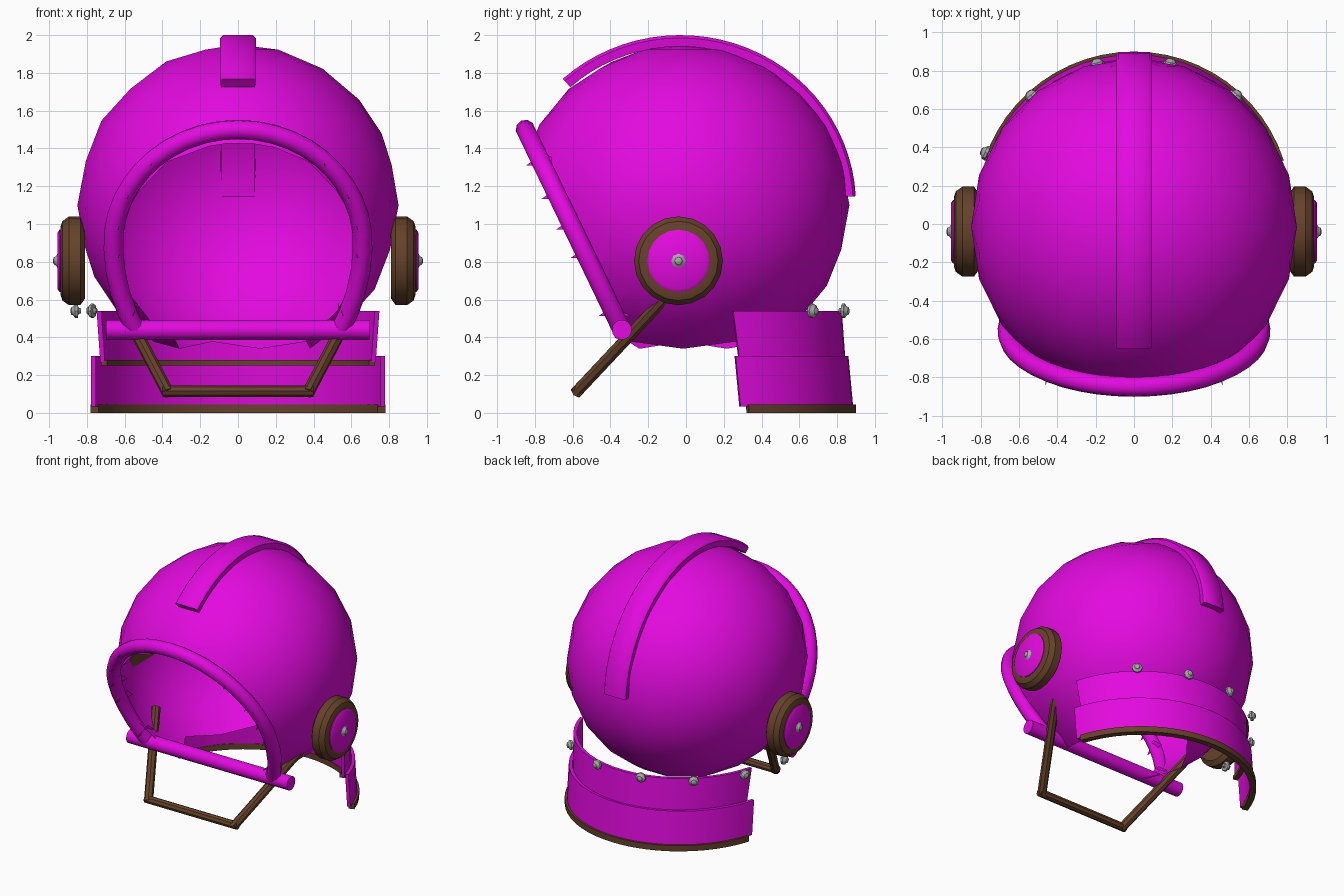
import bpy, bmesh
from math import sin, cos, pi, radians
from mathutils import Vector, Matrix

cube = bpy.data.objects.get("Cube")
if cube:
    bpy.data.objects.remove(cube, do_unlink=True)


def material(name, rgb, rough=0.6):
    m = bpy.data.materials.new(name)
    m.use_nodes = True
    m.diffuse_color = (*rgb, 1)
    node = m.node_tree.nodes["Principled BSDF"]
    node.inputs["Base Color"].default_value = (*rgb, 1)
    node.inputs["Roughness"].default_value = rough
    return m


MAGENTA = material("magenta", (0.77, 0.003, 0.74))
BROWN = material("brown leather", (0.13, 0.055, 0.022))
SILVER = material("silver", (0.4, 0.4, 0.4))


def finish(name, bm, mat, angle=40, recalc=True):
    if recalc:
        bmesh.ops.recalc_face_normals(bm, faces=bm.faces)
    mesh = bpy.data.meshes.new(name)
    bm.to_mesh(mesh)
    bm.free()
    mesh.materials.append(mat)
    ob = bpy.data.objects.new(name, mesh)
    bpy.context.collection.objects.link(ob)
    bpy.ops.object.select_all(action='DESELECT')
    ob.select_set(True)
    bpy.context.view_layer.objects.active = ob
    bpy.ops.object.shade_smooth_by_angle(angle=radians(angle))
    return ob


def loft(name, rings, mat, angle=40):
    """Skin closed rings of points and cap both ends."""
    bm = bmesh.new()
    vs = [[bm.verts.new(p) for p in ring] for ring in rings]
    n = len(rings[0])
    for a, b in zip(vs, vs[1:]):
        for i in range(n):
            j = (i + 1) % n
            bm.faces.new((a[i], a[j], b[j], b[i]))
    bm.faces.new(vs[0])
    bm.faces.new(vs[-1])
    return finish(name, bm, mat, angle)


def lathe(name, profile, origin, axis, mat, n=16, angle=35):
    """Turn (radius, height) pairs about an axis."""
    turn = Vector(axis).to_track_quat('Z', 'Y')
    rings = [[Vector(origin) + turn @ Vector((r * cos(2 * pi * i / n), r * sin(2 * pi * i / n), h))
              for i in range(n)] for r, h in profile]
    return loft(name, rings, mat, angle)


def rod(name, a, b, r, mat, n=12):
    d = Vector(b) - Vector(a)
    return lathe(name, [(r, 0), (r, d.length)], a, d, mat, n)


def bolt(name, origin, axis):
    return lathe(name, [(.012, -.03), (.018, -.015), (.038, -.012), (.038, .003),
                        (.024, .012), (.02, .022), (.008, .027)], origin, axis, SILVER, 8)


# Round shell, open at the face and underneath
CENTRE = Vector((0, -.015, 1.1))
FACE_POINT = Vector((0, -.85, 1.5))
FACE_DOWN = Vector((0, .51, -1.06)).normalized()
FACE_NORMAL = Vector((0, FACE_DOWN.z, -FACE_DOWN.y))
bm = bmesh.new()
bmesh.ops.create_icosphere(bm, subdivisions=3, radius=1,
                           matrix=Matrix.Translation(CENTRE) @ Matrix.Diagonal((.85, .88, .85, 1)))
bmesh.ops.bisect_plane(bm, geom=bm.verts[:] + bm.edges[:] + bm.faces[:], plane_co=FACE_POINT,
                       plane_no=FACE_NORMAL, clear_outer=True)
low = [f for f in bm.faces if f.calc_center_median().z < .40]
bmesh.ops.delete(bm, geom=low, context='FACES')
finish("shell", bm, MAGENTA, 60, recalc=False)


# Padded rim round the face opening
def rim_point(t):
    z = .9 + (.6 if sin(t) > 0 else .81) * sin(t)
    return Vector((.66 * cos(t), -.85 + (1.5 - z) * .51 / 1.06, z))


START, STEPS = radians(-36), 30
angles = [START + (pi - 2 * START) * i / STEPS for i in range(STEPS + 1)]
rings = []
for t in angles:
    p = rim_point(t)
    along = (rim_point(t + .01) - rim_point(t - .01)).normalized()
    side = along.cross(FACE_NORMAL)
    rings.append([p + .052 * (cos(a) * side + sin(a) * FACE_NORMAL)
                  for a in [2 * pi * k / 10 for k in range(10)]])
loft("face_rim", rings, MAGENTA, 45)

# Small torn points along the rim
bm = bmesh.new()
for t in (.12, .4, .75, -.1, -.5):
    for s in (1, -1):
        p = rim_point(t)
        x = p.x - .02
        tri = [(x, p.y - .09, p.z), (x - .02, p.y + .1, p.z), (x - .03, p.y + .01, p.z + .07)]
        bm.faces.new([bm.verts.new((s * a, b, c)) for a, b, c in tri])
finish("rim_points", bm, MAGENTA, recalc=False)

# Raised strip over the crown
rings = []
for i in range(29):
    a = radians(3 + 129 * i / 28)
    rings.append([Vector((x, -.03 + (.93 - d) * cos(a), 1.1 + (.9 - d) * sin(a)))
                  for x, d in ((-.09, .06), (-.095, .015), (-.08, 0), (.08, 0), (.095, .015), (.09, .06))])
loft("crown_strip", rings, MAGENTA, 50)

# Ear discs
for s, side in ((1, "left"), (-1, "right")):
    at, out = (0, -.04, .805), (s, 0, 0)
    lathe(side + "_ear_pad", [(.2, .81), (.235, .835), (.235, .895), (.21, .93), (.18, .94), (.1, .94)],
          at, out, BROWN, 20, 30)
    lathe(side + "_ear_plate", [(.165, .9), (.165, .945), (.15, .955)], at, out, MAGENTA, 20)
    bolt(side + "_ear_bolt", (s * .952, -.04, .805), out)

# Cross bar and chin frame
rod("cross_bar", (-.7, -.34, .44), (.7, -.34, .44), .053, MAGENTA, 16)
for s, side in ((1, "left"), (-1, "right")):
    rod(side + "_chin_rod", (s * .63, -.12, .6), (s * .37, -.585, .105), .033, BROWN, 8)
rod("chin_front_rod", (-.4, -.575, .115), (.4, -.575, .115), .03, BROWN, 8)


# Neck guard: curved bands behind the head
def band(name, top, bottom, thick, mat, end=15):
    rings = []
    for i in range(25):
        a = radians(end + (180 - 2 * end) * i / 24)
        ring = []
        for (z, c, r), inset in ((top, 0), (bottom, 0), (bottom, thick), (top, thick)):
            ring.append(Vector(((r - inset) * cos(a), c + (r - inset) * sin(a), z)))
        rings.append(ring)
    return loft(name, rings, mat, 40)


band("upper_neck_band", (.54, .05, .775), (.27, .09, .755), .025, MAGENTA)
band("upper_neck_trim", (.28, .09, .752), (.25, .09, .752), .035, BROWN)
band("lower_neck_band", (.3, .055, .805), (.035, .08, .805), .025, MAGENTA)
band("lower_neck_trim", (.045, .078, .822), (0, .08, .82), .045, BROWN, 18)

# Bolts round the neck guard
for i in range(6):
    a = radians(51.5 + 25.7 * i)
    out = Vector((cos(a), sin(a), 0))
    bolt("neck_bolt_%d" % (i + 1), out * .86 + Vector((0, 0, .54)), out)
